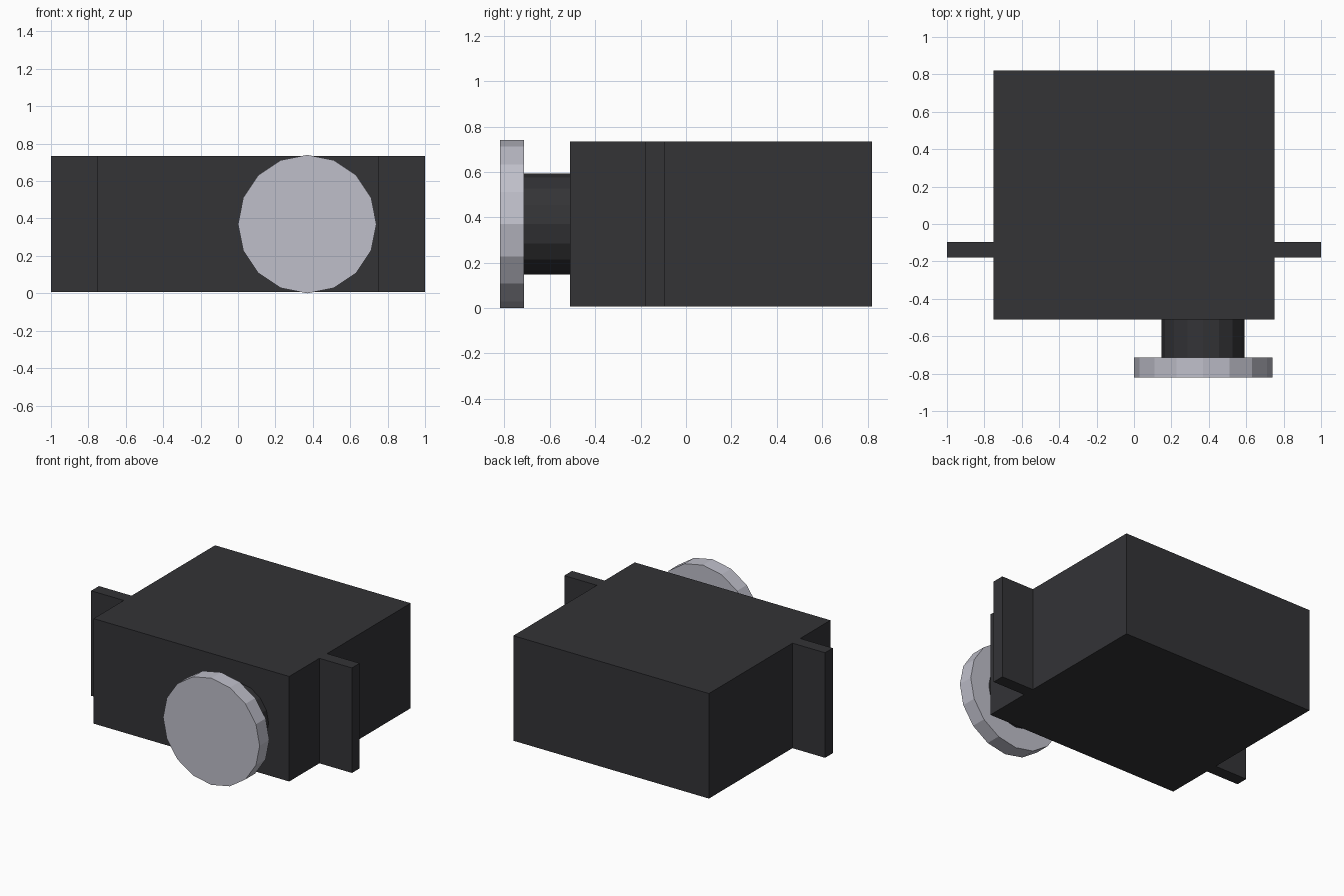
import bpy, bmesh
from math import radians

if "Cube" in bpy.data.objects:
    bpy.data.objects.remove(bpy.data.objects["Cube"])


def material(name, rgb):
    mat = bpy.data.materials.new(name)
    mat.diffuse_color = (*rgb, 1)
    mat.use_nodes = True
    mat.node_tree.nodes["Principled BSDF"].inputs["Base Color"].default_value = mat.diffuse_color
    return mat


DARK = material("dark_plastic", (0.033, 0.033, 0.037))
LIGHT = material("pale_plastic", (0.52, 0.52, 0.59))
AXLE_X, MID_Z = 0.37, 0.37


def disc(name, radius, y0, y1, mat):
    # 16-sided cylinder lying along y
    bpy.ops.mesh.primitive_cylinder_add(
        vertices=16, radius=radius, depth=y1 - y0,
        location=(AXLE_X, (y0 + y1) / 2, MID_Z), rotation=(radians(90), 0, 0))
    obj = bpy.context.object
    obj.name = name
    obj.data.materials.append(mat)


# Motor body with a mounting tab on each side, extruded from its plan outline
half = [(0.75, -0.51), (0.75, -0.18), (1, -0.18), (1, -0.095), (0.75, -0.095), (0.75, 0.82)]
outline = half + [(-x, y) for x, y in reversed(half)]
bm = bmesh.new()
face = bm.faces.new([bm.verts.new((x, y, 0.007)) for x, y in outline])
top = bmesh.ops.extrude_face_region(bm, geom=[face])["geom"]
bmesh.ops.translate(bm, vec=(0, 0, 0.728),
                    verts=[v for v in top if isinstance(v, bmesh.types.BMVert)])
bmesh.ops.recalc_face_normals(bm, faces=bm.faces)
mesh = bpy.data.meshes.new("motor_body")
bm.to_mesh(mesh)
bm.free()
mesh.materials.append(DARK)
bpy.context.collection.objects.link(bpy.data.objects.new("motor_body", mesh))

# Output shaft and round horn
disc("output_shaft", 0.222, -0.714, -0.51, DARK)
disc("round_horn", 0.37, -0.82, -0.714, LIGHT)
